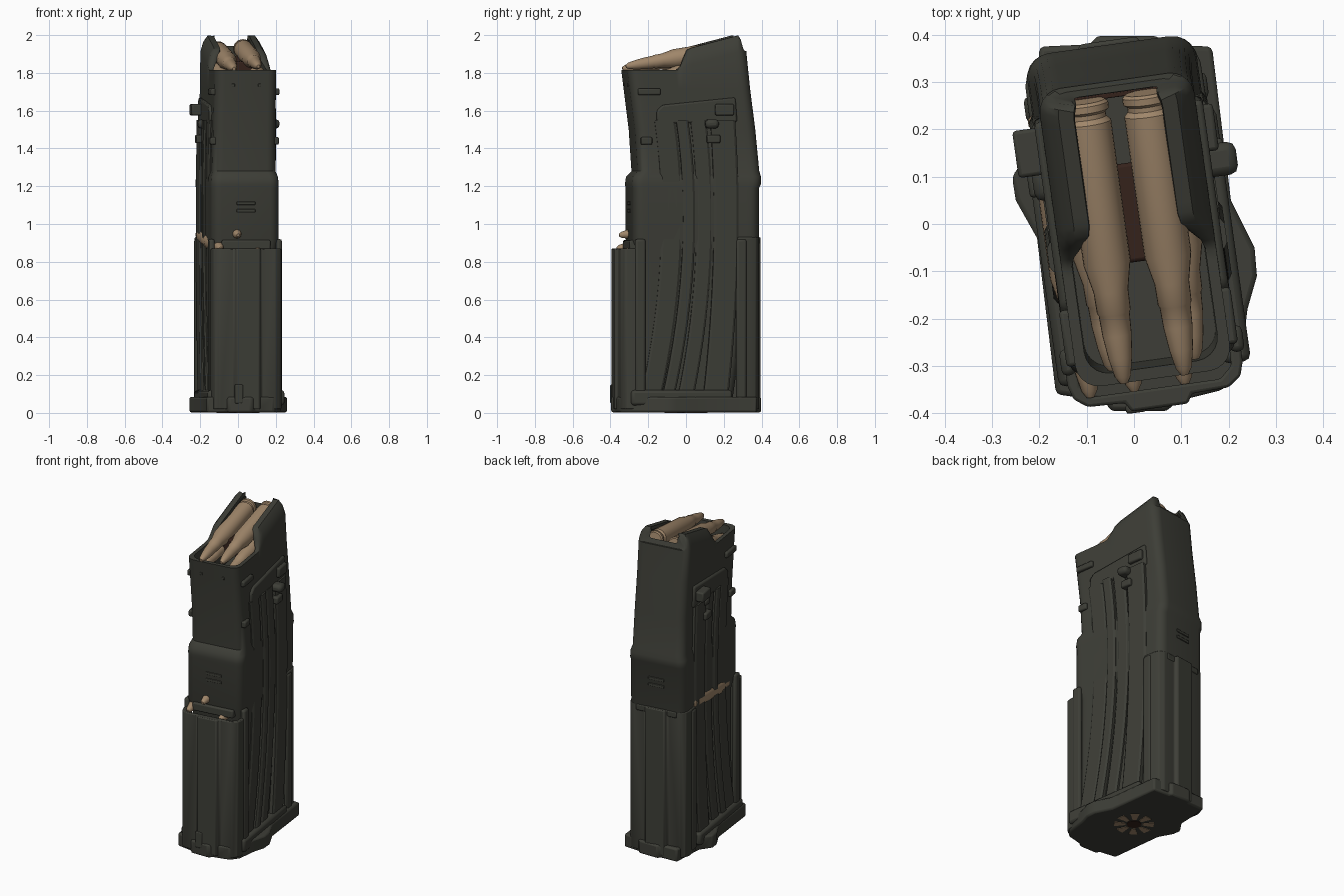
import bpy, bmesh, math
from mathutils import Matrix, Vector

cube = bpy.data.objects.get("Cube")
if cube:
    bpy.data.objects.remove(cube)

YAW = math.radians(8)
SPIN = Matrix.Rotation(YAW, 4, 'Z')


def material(name, rgb):
    m = bpy.data.materials.new(name)
    m.use_nodes = True
    m.diffuse_color = (*rgb, 1)
    bsdf = m.node_tree.nodes["Principled BSDF"]
    bsdf.inputs["Base Color"].default_value = (*rgb, 1)
    bsdf.inputs["Roughness"].default_value = 0.7
    return m


OLIVE = material("dark olive polymer", (0.047, 0.048, 0.038))
BRASS = material("dull brass", (0.35, 0.24, 0.145))
BROWN = material("dark brown", (0.035, 0.016, 0.011))


def finish(name, bm, mat, turn=True, bevel=0.0, angle=35):
    bmesh.ops.recalc_face_normals(bm, faces=bm.faces)
    me = bpy.data.meshes.new(name)
    bm.to_mesh(me)
    bm.free()
    me.materials.append(mat)
    ob = bpy.data.objects.new(name, me)
    bpy.context.collection.objects.link(ob)
    if turn:
        ob.matrix_world = SPIN
    if bevel:
        b = ob.modifiers.new("soft edges", 'BEVEL')
        b.width, b.segments, b.limit_method = bevel, 2, 'ANGLE'
    bpy.ops.object.select_all(action='DESELECT')
    ob.select_set(True)
    bpy.context.view_layer.objects.active = ob
    bpy.ops.object.shade_smooth_by_angle(angle=math.radians(angle))
    return ob


def loft(name, rings, mat, **kw):
    bm = bmesh.new()
    loops = [[bm.verts.new(p) for p in ring] for ring in rings]
    n = len(loops[0])
    for a, b in zip(loops, loops[1:]):
        for i in range(n):
            bm.faces.new((a[i], a[(i + 1) % n], b[(i + 1) % n], b[i]))
    bm.faces.new(loops[0])
    bm.faces.new(loops[-1])
    return finish(name, bm, mat, **kw)


def prism(name, outline, z0, z1, mat=OLIVE, **kw):
    return loft(name, [[(x, y, z) for x, y in outline] for z in (z0, z1)], mat, **kw)


def box(name, x, y, z, hx, hy, hz, mat=OLIVE, bevel=0.008):
    outline = [(x - hx, y - hy), (x + hx, y - hy), (x + hx, y + hy), (x - hx, y + hy)]
    return prism(name, outline, z - hz, z + hz, mat, bevel=bevel)


def rounded(hx, hy, cy, r=0.05, side=24):
    """Rounded rectangle with finely divided long sides."""
    pts = []
    for k, (sx, sy) in enumerate(((1, 1), (-1, 1), (-1, -1), (1, -1))):
        for i in range(6):
            a = math.radians(90 * k + 18 * i)
            pts.append((sx * (hx - r) + r * math.cos(a),
                        cy + sy * (hy - r) + r * math.sin(a)))
        if k in (1, 3):
            for i in range(1, side):
                t = (2 * i / side - 1) * (hy - r)
                pts.append((sx * hx, cy - t if k == 1 else cy + t))
    return pts


def step(a, b, v):
    t = min(max((v - a) / (b - a), 0), 1)
    return t * t * (3 - 2 * t)


def lip(y):
    return step(-0.07, 0.0, y) * (1 - step(0.265, 0.295, y))


def rim_height(y):
    return 1.815 + 0.1 * step(0.2, 0.29, y) * (1 - lip(y)) + lip(y) * (0.115 + 0.26 * max(y, 0))


# Curved hollow body: outer wall, feed lips, then inner wall down to a floor
rings = []
for z, cy, hx, hy in ((0.05, -0.04, 0.160, 0.27), (0.4, 0.0, 0.165, 0.28),
                      (0.84, 0.035, 0.168, 0.31), (0.92, 0.033, 0.180, 0.338),
                      (1.19, 0.034, 0.180, 0.338), (1.21, 0.037, 0.181, 0.345),
                      (1.25, 0.04, 0.178, 0.343), (1.28, 0.05, 0.168, 0.325),
                      (1.5, 0.032, 0.166, 0.322), (1.72, 0.004, 0.165, 0.322)):
    rings.append([(x, y, z) for x, y in rounded(hx, hy, cy)])
for hx, hy, drop, squeeze in ((0.165, 0.318, 0.085, 0), (0.161, 0.316, 0.03, 0.012),
                              (0.152, 0.308, 0, 0.025), (0.145, 0.298, 0, 0.05),
                              (0.143, 0.294, 0.02, 0.05), (0.142, 0.293, 0.06, 0.0)):
    rings.append([(x * (1 - squeeze * lip(y) / hx), y, rim_height(y) - drop * lip(y))
                  for x, y in rounded(hx, hy, -0.012)])
rings.append([(x, y, 1.6) for x, y in rounded(0.14, 0.285, -0.005)])
loft("magazine_body", rings, OLIVE, angle=40)


def bend(z):
    return -(0.12 if z < 1.05 else 0.15) * (z - 1.05) ** 2


# Curved ribs, panel caps and catches; the catches stand out differently per side
for s, label, upper, middle in ((1, "left", 0.2, 0.235), (-1, "right", 0.228, 0.2)):
    for i, (y0, w, out, sway) in enumerate(((-0.1, 0.055, 0.18, 1), (-0.008, 0.032, 0.19, 1),
                                            (0.075, 0.042, 0.183, 0.9),
                                            (0.19, 0.066, 0.19, 0.5))):
        path = []
        for k in range(15):
            z = 0.06 + 1.49 * k / 14
            y = y0 + sway * bend(z)
            path.append([(s * 0.14, y - w, z), (s * (out - 0.008), y - w, z),
                         (s * out, y - w + 0.012, z), (s * out, y + w - 0.012, z),
                         (s * (out - 0.008), y + w, z), (s * 0.14, y + w, z)])
        loft(f"{label}_rib_{i + 1}", path, OLIVE, angle=25)
    cap = [[(s * x, y, z) for y, z in ((-0.18, 1.53), (0.25, 1.54), (0.24, 1.67),
                                       (-0.15, 1.63), (-0.18, 1.6))] for x in (0.14, 0.18)]
    loft(label + "_panel_cap", cap, OLIVE, bevel=0.01)
    box(label + "_upper_catch", s * (upper - 0.03), 0.18, 1.605, 0.03, 0.05, 0.03)
    box(label + "_middle_catch", s * (middle - 0.038), 0.11, 1.53, 0.038, 0.035, 0.024, bevel=0.018)
    box(label + "_lower_catch", s * 0.185, 0.12, 1.45, 0.025, 0.035, 0.022)
    box(label + "_front_stop", s * 0.165, -0.22, 1.7, 0.018, 0.06, 0.018)
    box(label + "_front_clip", s * 0.165, -0.235, 1.44, 0.018, 0.03, 0.02)
    box(label + "_bottom_bar", s * 0.175, -0.05, 0.08, 0.03, 0.27, 0.04, bevel=0.015)

# Small relief on front and rear walls
for z in (1.07, 1.11):
    box("front_grip_bar", 0.0, -0.303, z, 0.05, 0.005, 0.009, bevel=0.003)
    box("rear_grip_bar", 0.0, 0.372, z, 0.05, 0.005, 0.009, bevel=0.003)
for x in (-0.07, 0.07):
    box("front_pin", x, -0.319, 1.735, 0.008, 0.006, 0.008, bevel=0.003)

# Front and rear sleeves, U-shaped in section with a raised centre ridge
half = [(0.06, 0.392), (0.072, 0.372), (0.15, 0.37), (0.178, 0.35), (0.187, 0.32),
        (0.188, 0.245), (0.165, 0.245), (0.162, 0.325), (0.135, 0.35)]
for s, label, top in ((-1, "front", 0.87), (1, "rear", 0.93)):
    outline = [(x, s * y) for x, y in half] + [(-x, s * y) for x, y in reversed(half)]
    prism(label + "_sleeve", outline, 0.02, top, bevel=0.006)
    for x in (-0.18, 0.18):
        box(label + "_sleeve_edge", x, s * 0.27, 0.48, 0.015, 0.028, 0.44, bevel=0.012)
box("front_latch", 0.0, -0.3, 0.89, 0.13, 0.02, 0.025)
box("rear_ledge", 0.0, 0.35, 0.91, 0.13, 0.025, 0.02)
box("front_foot_tab", -0.05, -0.386, 0.1, 0.022, 0.01, 0.05, bevel=0.006)

# Base plate with an offset bulge on each side
base = [(-0.165, -0.36), (-0.06, -0.375), (-0.05, -0.396), (0.07, -0.396), (0.09, -0.375),
        (0.19, -0.35), (0.225, -0.3), (0.24, -0.18), (0.26, -0.11), (0.255, -0.05),
        (0.205, 0.05), (0.165, 0.375), (0.06, 0.38), (0.05, 0.398), (-0.08, 0.398),
        (-0.09, 0.38), (-0.2, 0.375), (-0.21, 0.17), (-0.258, 0.1), (-0.25, 0.05), (-0.205, -0.03)]
prism("base_plate", base, 0.003, 0.085, turn=False, bevel=0.012)

# Rosette on the underside
for i in range(8):
    a = math.tau * i / 8
    arc = [(r * math.cos(a + d), r * math.sin(a + d))
           for r, d in ((0.05, -0.2), (0.115, -0.22), (0.115, 0.22), (0.05, 0.2))]
    prism("underside_petal", arc, 0.0, 0.006, BRASS)
disc = [(0.04 * math.cos(math.tau * i / 20), 0.04 * math.sin(math.tau * i / 20)) for i in range(20)]
prism("underside_hub", disc, 0.0, 0.006, BROWN)

# Rounds: radius and distance from the rear end
ROUND = ((0.043, 0), (0.05, 0.006), (0.05, 0.02), (0.042, 0.026), (0.042, 0.036),
         (0.051, 0.046), (0.05, 0.35), (0.037, 0.41), (0.036, 0.455), (0.033, 0.46),
         (0.031, 0.505), (0.025, 0.555), (0.017, 0.595), (0.008, 0.61))


def cartridge(name, x, y, z, tilt, reach=1.0):
    rs = [[(r * math.cos(math.tau * i / 24), r * math.sin(math.tau * i / 24), d * reach)
           for i in range(24)] for r, d in ROUND]
    ob = loft(name, rs, BRASS)
    ob.matrix_world = SPIN @ Matrix.Translation(Vector((x, y, z))) @ \
        Matrix.Rotation(math.radians(90 + tilt), 4, 'X')


cartridge("top_left_round", 0.062, 0.272, 1.93, 9)
cartridge("top_right_round", -0.068, 0.272, 1.918, 9)
cartridge("second_left_round", 0.088, 0.272, 1.835, 8, 0.95)
cartridge("second_right_round", -0.088, 0.272, 1.83, 8, 0.95)
cartridge("lower_front_round", -0.048, 0.255, 1.015, 7)
cartridge("lower_right_round", -0.142, 0.255, 0.945, 7)
cartridge("lower_left_round", 0.06, 0.255, 0.925, 7)

# Dark follower and rear spacer behind the rounds
box("follower", 0.0, 0.025, 1.81, 0.09, 0.105, 0.05, BROWN)
box("rear_spacer", 0.0, 0.276, 1.84, 0.11, 0.005, 0.05, BROWN, bevel=0.002)
